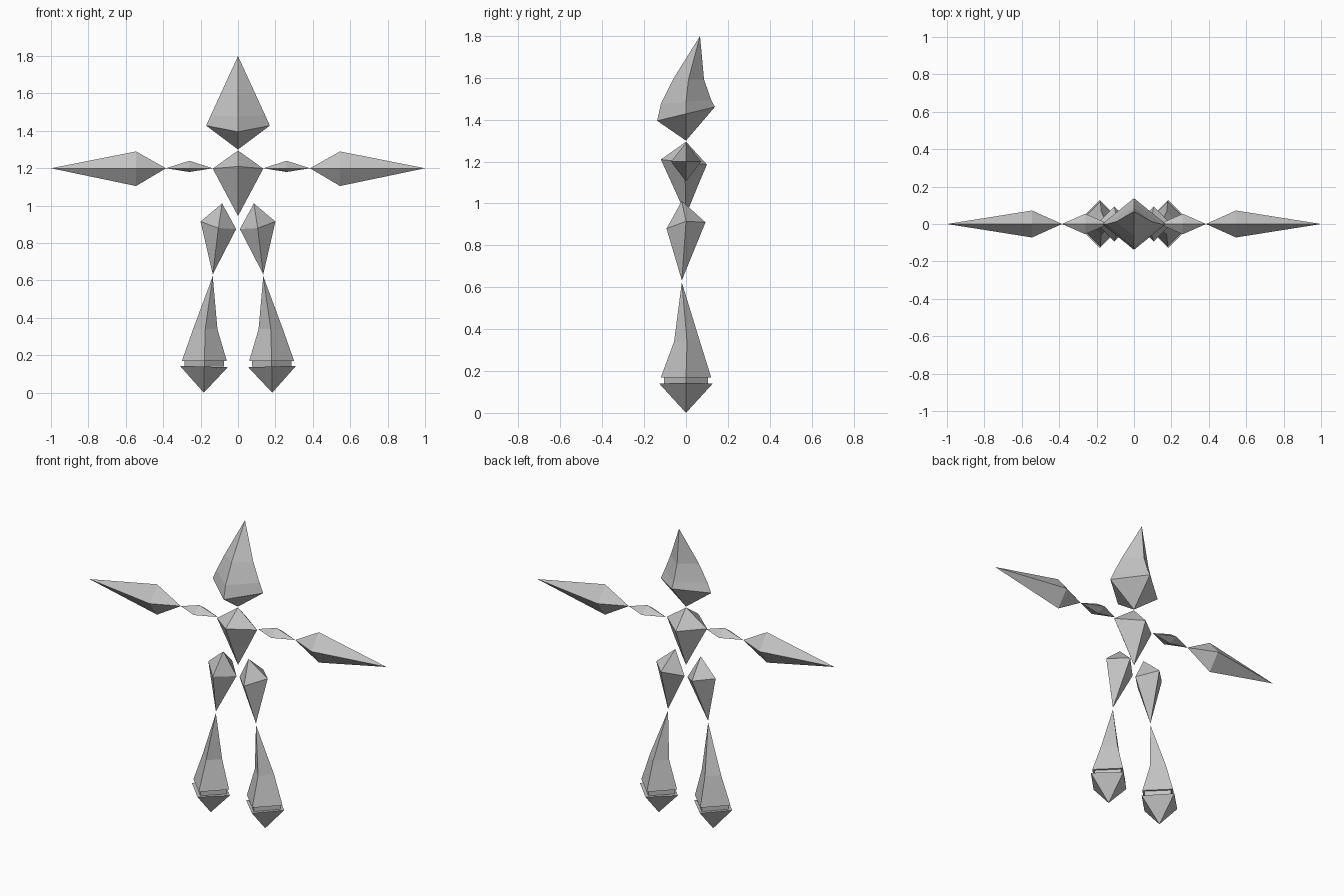
import bpy
import bmesh

cube = bpy.data.objects.get("Cube")
if cube:
    bpy.data.objects.remove(cube, do_unlink=True)

grey = bpy.data.materials.new("plain grey")
grey.use_nodes = True
colour = (0.55, 0.55, 0.55, 1)
grey.diffuse_color = colour
grey.node_tree.nodes["Principled BSDF"].inputs["Base Color"].default_value = colour


def diamond(x, y, z, width, depth, tilt=0, lean=0):
    """Level four-point ring: front, left, back, right."""
    return [(x, y - depth, z - tilt), (x + width, y, z + lean),
            (x, y + depth, z + tilt), (x - width, y, z - lean)]


def arm_diamond(x, up, down, depth, z=1.2):
    """Upright four-point ring around an arm."""
    return [(x, -depth, z), (x, 0, z + up), (x, depth, z), (x, 0, z - down)]


def spindle(name, rings, start=None, end=None, side=1):
    """Skin the rings and close each end with a point or a flat cap."""
    bm = bmesh.new()

    def vert(p):
        return bm.verts.new((p[0] * side, p[1], p[2]))

    loops = [[vert(p) for p in ring] for ring in rings]
    for a, b in zip(loops, loops[1:]):
        for i in range(4):
            j = (i + 1) % 4
            bm.faces.new((a[i], a[j], b[j], b[i]))
    for loop, tip in ((loops[0], start), (loops[-1], end)):
        if tip is None:
            bm.faces.new(loop)
        else:
            point = vert(tip)
            for i in range(4):
                bm.faces.new((loop[i], loop[(i + 1) % 4], point))
    bmesh.ops.recalc_face_normals(bm, faces=bm.faces[:])
    mesh = bpy.data.meshes.new(name)
    bm.to_mesh(mesh)
    bm.free()
    mesh.materials.append(grey)
    bpy.context.collection.objects.link(bpy.data.objects.new(name, mesh))


# Head, swept back towards its peak
spindle("head",
        [diamond(0, 0, 1.428, 0.17, 0.138, tilt=0.033),
         diamond(0, 0, 1.485, 0.145, 0.12, tilt=0.01),
         diamond(0, 0.012, 1.593, 0.095, 0.074)],
        start=(0, 0, 1.3), end=(0, 0.067, 1.8))

# Torso, tapering to the waist
spindle("torso",
        [diamond(0, -0.01, 1.198, 0.135, 0.11, tilt=-0.012),
         diamond(0, -0.003, 1.085, 0.075, 0.06)],
        start=(0, 0, 1.295), end=(0, 0, 0.945))

for label, side in (("left", 1), ("right", -1)):
    # Arms
    spindle(label + "_upper_arm", [arm_diamond(0.26, 0.04, 0.02, 0.055)],
            start=(0.135, 0, 1.2), end=(0.385, 0, 1.2), side=side)
    spindle(label + "_forearm", [arm_diamond(0.545, 0.09, 0.095, 0.072)],
            start=(0.385, 0, 1.2), end=(1, 0, 1.2), side=side)

    # Legs
    spindle(label + "_thigh",
            [diamond(0.105, 0, 0.895, 0.095, 0.093, tilt=0.015, lean=0.02)],
            start=(0.085, -0.02, 1.012), end=(0.135, -0.02, 0.633), side=side)
    spindle(label + "_shin",
            [diamond(0.175, 0.005, 0.34, 0.065, 0.062),
             diamond(0.18, 0, 0.17, 0.12, 0.12)],
            start=(0.135, -0.02, 0.623), side=side)

    # Ankle collar and pointed foot
    spindle(label + "_ankle",
            [diamond(0.18, 0, 0.17, 0.105, 0.105),
             diamond(0.18, 0, 0.14, 0.105, 0.105)], side=side)
    spindle(label + "_foot",
            [diamond(0.183, 0, 0.14, 0.128, 0.128, lean=0.004)],
            end=(0.183, 0, 0), side=side)
